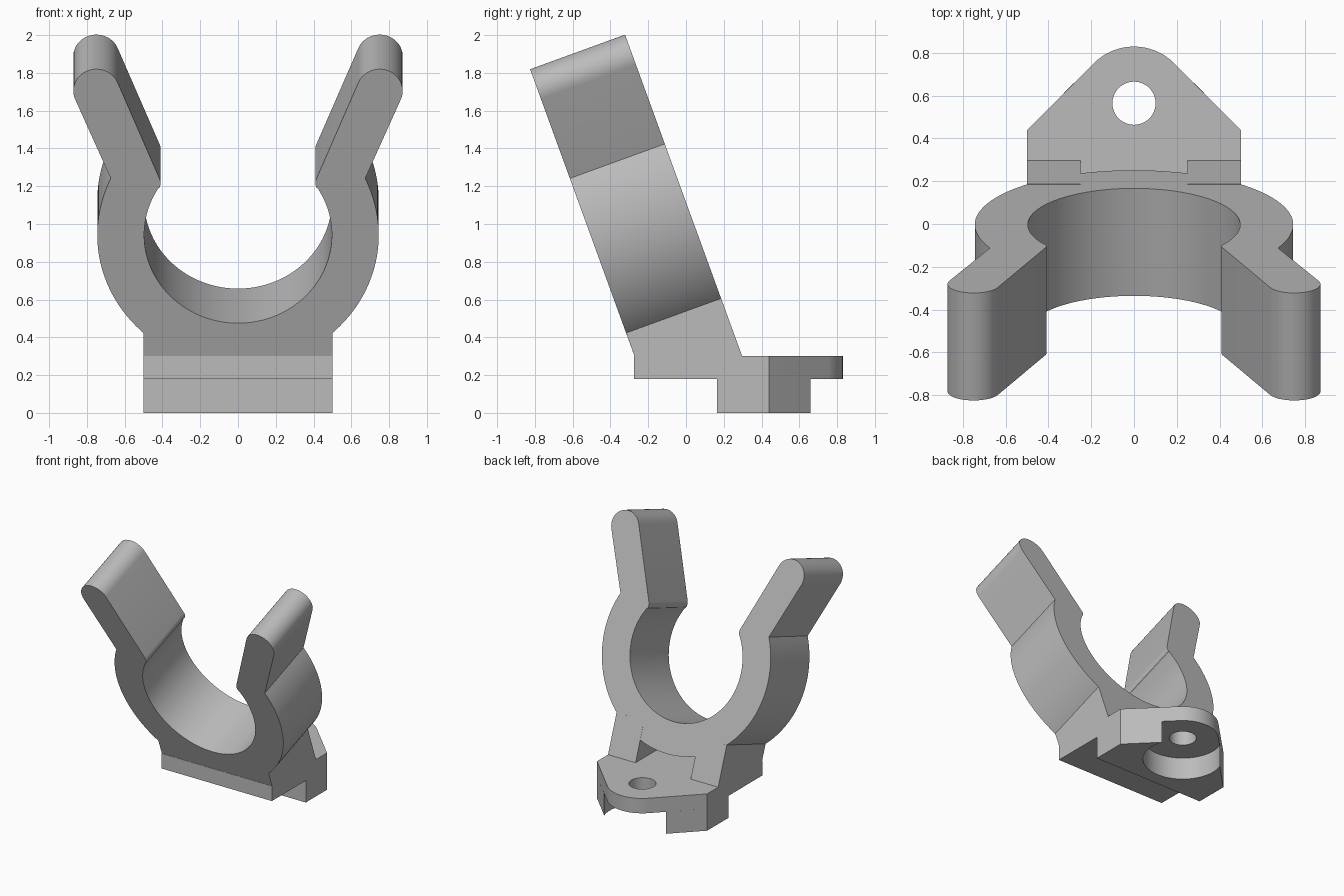
import bpy, bmesh
from math import sin, cos, radians, atan2, degrees
from mathutils import Matrix, Vector

cube = bpy.data.objects.get("Cube")
if cube:
    bpy.data.objects.remove(cube)

grey = bpy.data.materials.new("plain grey")
grey.use_nodes = True
colour = (0.5, 0.5, 0.5, 1)
grey.diffuse_color = colour
grey.node_tree.nodes["Principled BSDF"].inputs["Base Color"].default_value = colour


def arc(cx, cy, r, start, end, n):
    """Points on an arc, angles in degrees."""
    angles = [radians(start + (end - start) * i / n) for i in range(n + 1)]
    return [(cx + r * cos(a), cy + r * sin(a)) for a in angles]


def mirrored(half):
    """Close a right-hand half outline whose ends lie on the centre line."""
    return half + [(-x, y) for x, y in reversed(half) if abs(x) > 1e-4]


def prism(name, outline, low, high, place, matrix=Matrix()):
    """Extrude a flat outline; place turns (a, b, depth) into a 3D point."""
    bm = bmesh.new()
    base = bm.faces.new([bm.verts.new(place(a, b, low)) for a, b in outline])
    ext = bmesh.ops.extrude_face_region(bm, geom=[base])["geom"]
    move = Vector(place(0, 0, high)) - Vector(place(0, 0, low))
    bmesh.ops.translate(bm, verts=[g for g in ext if isinstance(g, bmesh.types.BMVert)], vec=move)
    bmesh.ops.recalc_face_normals(bm, faces=bm.faces)
    bm.transform(matrix)
    mesh = bpy.data.meshes.new(name)
    bm.to_mesh(mesh)
    bm.free()
    mesh.materials.append(grey)
    obj = bpy.data.objects.new(name, mesh)
    bpy.context.collection.objects.link(obj)
    return obj


def combine(target, other, operation):
    mod = target.modifiers.new(operation, 'BOOLEAN')
    mod.operation, mod.object, mod.solver = operation, other, 'EXACT'
    bpy.context.view_layer.objects.active = target
    bpy.ops.object.modifier_apply(modifier=mod.name)
    bpy.data.objects.remove(other)


def flat(a, b, d):      # outline seen from above
    return (a, b, d)


def upright(a, b, d):   # outline seen from the front
    return (a, d, b)


def sideways(a, b, d):  # outline seen from the side
    return (d, a, b)


# Tilted clip: open ring, rounded necks and flared arms with round tips
inner, outer, neck, lean = 0.497, 0.745, 0.06, 22.6
neck_angle = degrees(atan2(0.292, 0.47))
half = arc(0, 0, inner, -90, neck_angle, 40)
half += arc(0.47, 0.292, neck, neck_angle + 180, 180 - lean, 8)[1:]
half += arc(0.75, 0.812, 0.122, 180 - lean, -lean, 20)
half += arc(0, 0, outer, 25.3, -90, 40)
tilt = Matrix.Translation((0, -0.506, 0.942)) @ Matrix.Rotation(radians(20), 4, 'X')
clip = prism("clip", mirrored(half), 0, 0.535, upright, tilt)

# Two pedestals under the ring, leaving a slot between them
side = [(-0.273, 0.25), (-0.273, 0.302), (-0.317, 0.423), (0.186, 0.606), (0.297, 0.302), (0.297, 0.25)]
pedestals = [prism("pedestal", side, *span, sideways) for span in ((0.25, 0.5), (-0.5, -0.25))]

# Base plate with a rounded tab
tab_y = 0.565
tab = [(0, -0.275), (0.5, -0.275), (0.5, 0.44)] + arc(0, tab_y, 0.265, 45, 90, 12)
base = prism("mounting_clip", mirrored(tab), 0.18, 0.302, flat)

# Foot below the plate, hollowed round the screw hole
recess = degrees(atan2(0.66 - tab_y, 0.28))
foot_half = [(0, 0.165), (0.5, 0.165), (0.5, 0.44)] + arc(0, tab_y, 0.296, recess, -90, 24)
foot = prism("foot", mirrored(foot_half), 0, 0.18, flat)

for part in [foot, *pedestals, clip]:
    combine(base, part, 'UNION')

# Screw hole
hole = prism("hole_cutter", arc(0, tab_y, 0.101, 0, 352.5, 47), -0.1, 0.4, flat)
combine(base, hole, 'DIFFERENCE')

base.select_set(True)
bpy.context.view_layer.objects.active = base
bpy.ops.object.shade_smooth_by_angle(angle=radians(25))
